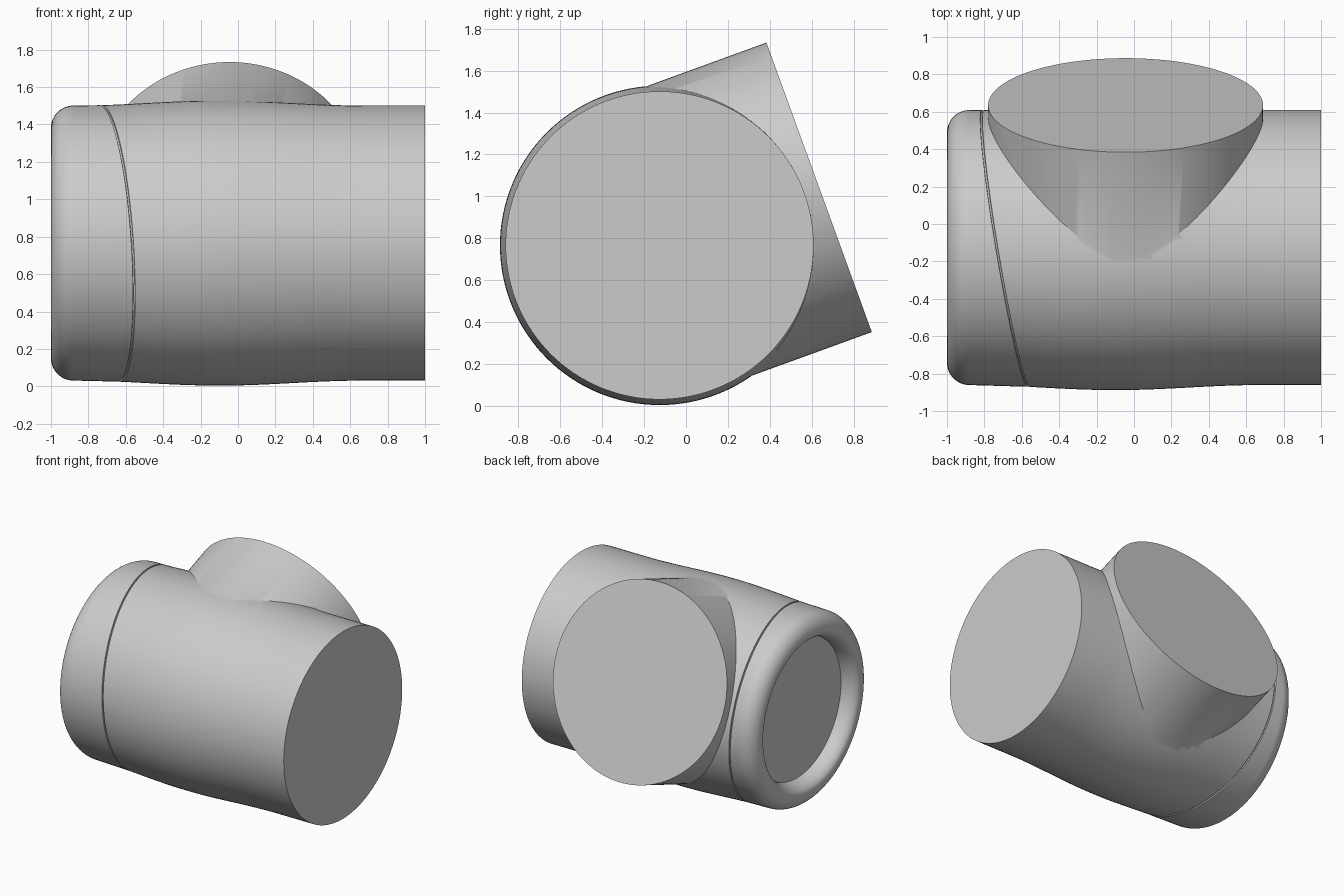
import bpy, bmesh, math
from mathutils import Matrix, Vector

if "Cube" in bpy.data.objects:
    bpy.data.objects.remove(bpy.data.objects["Cube"])

SIDES = 128
PIPE_R = 0.735
CENTRE = Vector((0, -0.126, 0.766))

grey = bpy.data.materials.new("plain grey")
grey.use_nodes = True
grey.diffuse_color = (0.6, 0.6, 0.6, 1)
grey.node_tree.nodes["Principled BSDF"].inputs["Base Color"].default_value = (0.6, 0.6, 0.6, 1)


def swell(x):
    """Pipe radius, slightly swollen around the branch."""
    t = (x + 0.1) / 0.78
    return PIPE_R + (0.027 * math.cos(t * math.pi / 2) ** 2 if abs(t) < 1 else 0)


def lathe(name, rings, matrix):
    """Closed tube along local x from functions giving (x, radius) at an angle."""
    bm = bmesh.new()
    rows = []
    for ring in rings:
        row = []
        for i in range(SIDES):
            a = 2 * math.pi * i / SIDES
            x, r = ring(a)
            row.append(bm.verts.new((x, r * math.cos(a), r * math.sin(a))))
        rows.append(row)
    for low, high in zip(rows, rows[1:]):
        for i in range(SIDES):
            j = (i + 1) % SIDES
            bm.faces.new((low[i], low[j], high[j], high[i]))
    bm.faces.new(rows[0])
    bm.faces.new(rows[-1])
    bmesh.ops.recalc_face_normals(bm, faces=bm.faces)
    mesh = bpy.data.meshes.new(name)
    bm.to_mesh(mesh)
    bm.free()
    mesh.materials.append(grey)
    obj = bpy.data.objects.new(name, mesh)
    obj.matrix_world = matrix
    bpy.context.collection.objects.link(obj)
    return obj


def straight(x, r):
    return lambda a: (x, r)


def tilted(x, weight, depth=0):
    """Slanted ring that follows the swollen pipe."""
    def ring(a):
        px = x - weight * PIPE_R * (0.165 * math.cos(a) + 0.065 * math.sin(a))
        return px, swell(px) - depth
    return ring


# Rounded rim around the recessed end disc
rings = []
for i in range(25):
    a = math.pi * i / 24
    width = 0.075 if a < math.pi / 2 else 0.12
    rings.append(straight(-0.88 - 0.12 * math.sin(a), 0.615 - width * math.cos(a)))

# Slanted groove, then the swollen pipe to its flat end
for x, depth in ((-0.692, 0), (-0.69, 0.01), (-0.682, 0.01), (-0.68, 0)):
    rings.append(tilted(x, 1, depth))
for i in range(1, 25):
    t = i / 24
    rings.append(tilted(-0.68 + 1.38 * t, 1 - t))
rings.append(straight(1, PIPE_R))
body = lathe("pipe_body", rings, Matrix.Translation(CENTRE))

# Side branch of equal size, leaning upward at the back
lean = Matrix.Rotation(math.radians(20), 4, 'X') @ Matrix.Rotation(math.radians(90), 4, 'Z')
place = Matrix.Translation(CENTRE + Vector((-0.045, 0, 0))) @ lean
branch = lathe("side_branch", [straight(0.02, PIPE_R), straight(0.81, PIPE_R)], place)

# Merge the branch into the pipe
bpy.context.view_layer.update()
bpy.ops.object.select_all(action='DESELECT')
body.select_set(True)
bpy.context.view_layer.objects.active = body
union = body.modifiers.new("merge branch", 'BOOLEAN')
union.operation = 'UNION'
union.solver = 'EXACT'
union.object = branch
bpy.ops.object.modifier_apply(modifier=union.name)
bpy.data.objects.remove(branch)
bpy.ops.object.shade_smooth_by_angle(angle=math.radians(30))
